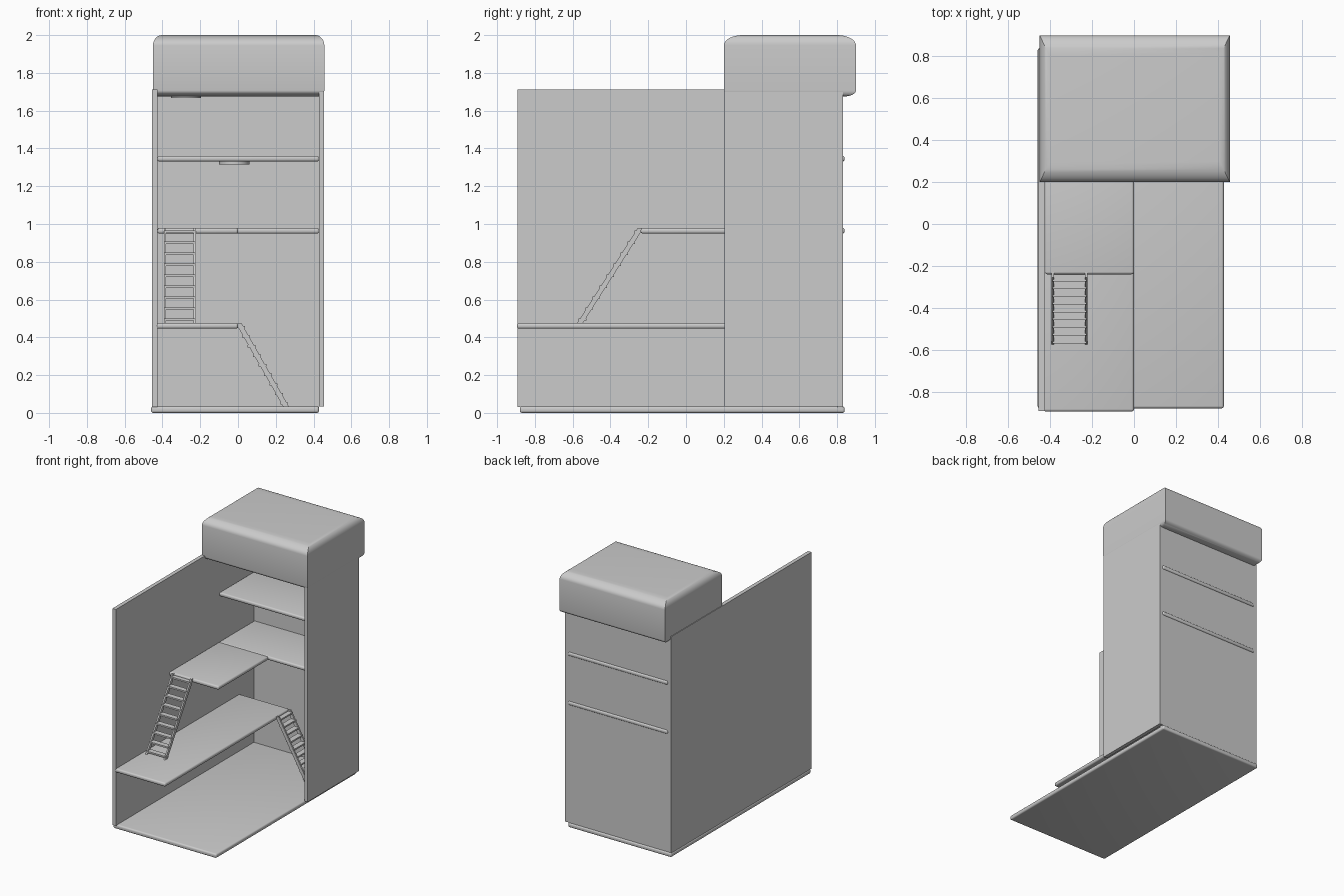
import bpy, bmesh, math

if "Cube" in bpy.data.objects:
    bpy.data.objects.remove(bpy.data.objects["Cube"])


def finish(name, bm, smooth=True):
    bmesh.ops.recalc_face_normals(bm, faces=bm.faces)
    mesh = bpy.data.meshes.new(name)
    bm.to_mesh(mesh)
    bm.free()
    ob = bpy.data.objects.new(name, mesh)
    bpy.context.collection.objects.link(ob)
    if smooth:
        bpy.ops.object.select_all(action='DESELECT')
        ob.select_set(True)
        bpy.context.view_layer.objects.active = ob
        bpy.ops.object.shade_smooth_by_angle(angle=math.radians(35))
    return ob


def add_box(bm, x0, x1, y0, y1, z0, z1):
    for v in bmesh.ops.create_cube(bm, size=1)['verts']:
        v.co = (x1 if v.co.x > 0 else x0, y1 if v.co.y > 0 else y0, z1 if v.co.z > 0 else z0)


def box(name, x0, x1, y0, y1, z0, z1, bevel=0):
    bm = bmesh.new()
    add_box(bm, x0, x1, y0, y1, z0, z1)
    if bevel:
        bmesh.ops.bevel(bm, geom=bm.edges[:], offset=bevel, segments=4,
                        profile=0.5, affect='EDGES')
    return finish(name, bm, bool(bevel))


# Walls
box("left_wall", -0.455, -0.425, -0.892, 0.832, 0.03, 1.713)
box("right_wall", 0.428, 0.456, 0.203, 0.832, 0.034, 1.713)
box("back_wall", -0.426, 0.429, 0.802, 0.831, 0.02, 1.71)

# Floors with rounded edges
box("ground_floor", -0.46, 0.429, -0.88, 0.84, 0.0, 0.034, 0.012)
box("second_floor", -0.432, 0.0, -0.895, 0.63, 0.446, 0.476, 0.012)
box("third_floor_landing", -0.426, 0.0, -0.24, 0.375, 0.949, 0.979, 0.012)
box("third_floor", -0.427, 0.43, 0.37, 0.84, 0.949, 0.979, 0.012)
box("fourth_floor", -0.427, 0.43, 0.375, 0.84, 1.331, 1.361, 0.012)


# Roof: stacked rectangles, rounded at the top and bottom rims
def roof():
    x0, x1, y0, y1, z0, z1 = -0.45, 0.457, 0.2, 0.9, 1.675, 2.0
    n, levels = 8, []
    for i in range(n + 1):
        a = math.pi / 2 * i / n
        k, s = 1 - math.sin(a), 1 - math.cos(a)
        levels.append((0.03 * k, 0.065 * k, z0 + 0.032 * s))
    for i in range(n + 1):
        a = math.pi / 2 * i / n
        k = 1 - math.cos(a)
        levels.append((0.048 * k, 0.1 * k, z1 - 0.055 * (1 - math.sin(a))))
    bm = bmesh.new()
    rings = [[bm.verts.new(p) for p in ((x0 + ix, y0 + iy, z), (x1 - ix, y0 + iy, z),
                                        (x1 - ix, y1 - iy, z), (x0 + ix, y1 - iy, z))]
             for ix, iy, z in levels]
    for a, b in zip(rings, rings[1:]):
        for j in range(4):
            bm.faces.new((a[j], a[(j + 1) % 4], b[(j + 1) % 4], b[j]))
    bm.faces.new(rings[0])
    bm.faces.new(rings[-1])
    finish("roof", bm)


roof()


# Stairs: two slanted side rails and flat treads, descending along local x
def stairs(name, top, run, rise, width, turn):
    bm = bmesh.new()
    t, rail = 0.012, 0.03
    profile = ((-0.015, 0), (0.015, 0), (run + rail / 2, -rise), (run - rail / 2, -rise))
    for y in (-width / 2, width / 2 - t):
        f = bm.faces.new([bm.verts.new((x, y, z)) for x, z in profile])
        new = bmesh.ops.extrude_face_region(bm, geom=[f])['geom']
        bmesh.ops.translate(bm, vec=(0, t, 0),
                            verts=[v for v in new if isinstance(v, bmesh.types.BMVert)])
    count = 9
    for i in range(count):
        k = (i + 0.35) / (count - 0.3)
        x, z = run * k, -rise * k
        add_box(bm, x - 0.021, x + 0.021, -width / 2 + 0.004, width / 2 - 0.004,
                z - 0.006, z + 0.006)
    ob = finish(name, bm, False)
    ob.location = top
    ob.rotation_euler.z = math.radians(turn)


stairs("lower_stairs", (0.005, 0.55, 0.472), 0.25, 0.44, 0.155, 0)
stairs("upper_stairs", (-0.308, -0.24, 0.979), 0.322, 0.505, 0.17, -90)

# Thin ceiling lamps
for name, x, z in (("upper_lamp", -0.275, 1.673), ("middle_lamp", -0.02, 1.322)):
    bm = bmesh.new()
    bmesh.ops.create_cone(bm, cap_ends=True, segments=32, radius1=0.08, radius2=0.08, depth=0.018)
    lamp = finish(name, bm)
    lamp.location = (x, 0.6, z + 0.003)
